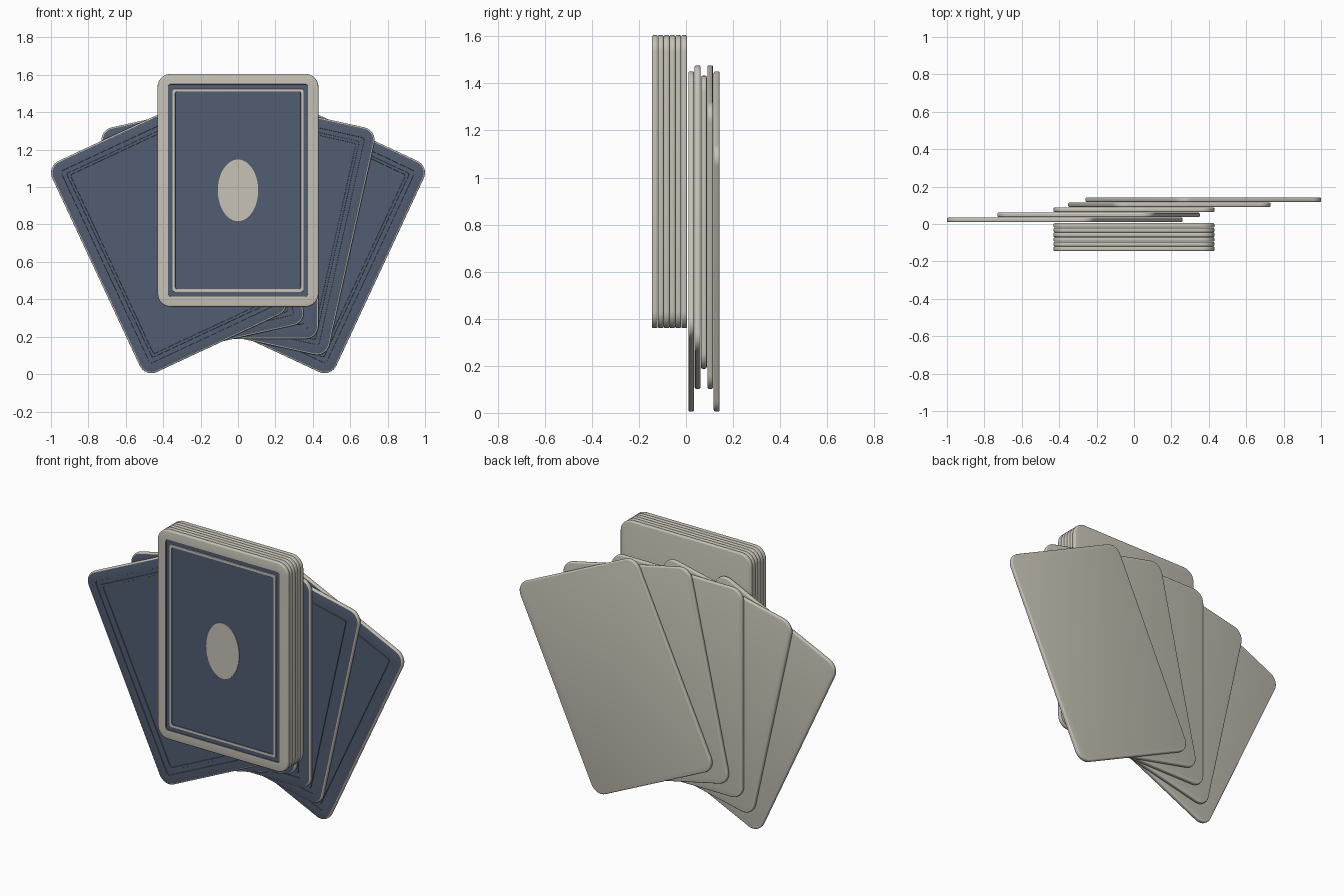
import bpy
import bmesh
from math import sin, cos, pi, radians

cube = bpy.data.objects.get("Cube")
if cube:
    bpy.data.objects.remove(cube, do_unlink=True)

WIDTH, HEIGHT, THICK, CORNER, BEVEL = 0.86, 1.245, 0.0245, 0.07, 0.007
RELIEF = 0.004


def material(name, rgb):
    mat = bpy.data.materials.new(name)
    mat.use_nodes = True
    mat.diffuse_color = (*rgb, 1)
    mat.node_tree.nodes["Principled BSDF"].inputs["Base Color"].default_value = (*rgb, 1)
    return mat


CREAM = material("cream card", (0.57, 0.54, 0.47))
BLUE = material("slate blue print", (0.085, 0.11, 0.165))


def rounded_loop(bm, inset, y, steps=8):
    """Ring of vertices for a rounded rectangle shrunk by inset."""
    r = max(CORNER - inset, 0.012)
    w, h = WIDTH / 2 - inset - r, HEIGHT / 2 - inset - r
    ring = []
    for q, (sx, sz) in enumerate([(1, 1), (-1, 1), (-1, -1), (1, -1)]):
        for k in range(steps + 1):
            a = (q + k / steps) * pi / 2
            ring.append(bm.verts.new((sx * w + r * cos(a), y, sz * h + r * sin(a))))
    return ring


def finish(bm, name, location, angle=0):
    bmesh.ops.recalc_face_normals(bm, faces=bm.faces)
    mesh = bpy.data.meshes.new(name)
    bm.to_mesh(mesh)
    bm.free()
    mesh.materials.append(CREAM)
    mesh.materials.append(BLUE)
    obj = bpy.data.objects.new(name, mesh)
    bpy.context.collection.objects.link(obj)
    obj.location = location
    obj.rotation_euler.y = angle
    bpy.ops.object.select_all(action='DESELECT')
    obj.select_set(True)
    bpy.context.view_layer.objects.active = obj
    bpy.ops.object.shade_smooth_by_angle(angle=radians(35))
    return obj


def card(name, location, angle=0, border=0, line=0, printed=True):
    """Rounded card from nested rings; border and line are material slots."""
    front, back = -THICK / 2, THICK / 2
    arc = [(BEVEL * (1 - sin(a)), BEVEL * (1 - cos(a)))
           for a in (0, pi / 6, pi / 3, pi / 2)]
    # rounded edge, from the back face round to the front face
    rings = [(inset, back - dy, 0) for inset, dy in arc]
    rings += [(inset, front + dy, 0) for inset, dy in reversed(arc)]
    if printed:
        low = front + RELIEF
        rings += [(0.055, front, border), (0.056, low, 1),
                  (0.079, low, 1), (0.080, front, line),
                  (0.094, front, line), (0.095, low, 1)]
    bm = bmesh.new()
    loops = [rounded_loop(bm, inset, y) for inset, y, _ in rings]
    for (a, b), (_, _, slot) in zip(zip(loops, loops[1:]), rings[1:]):
        for i in range(len(a)):
            j = (i + 1) % len(a)
            bm.faces.new((a[i], a[j], b[j], b[i])).material_index = slot
    bm.faces.new(loops[0])
    bm.faces.new(loops[-1]).material_index = 1 if printed else 0
    return finish(bm, name, location, angle)


# Upright deck, the front card printed
DECK_Z = 0.9825
for i in range(6):
    card(f"deck_card_{i + 1}", (0, -0.1325 + i * 0.025, DECK_Z), printed=(i == 0))

# Oval medallion on the front card
bm = bmesh.new()
ring = [(0.108 * cos(k * pi / 24), 0.165 * sin(k * pi / 24)) for k in range(48)]
face = bm.faces.new([bm.verts.new((x, 0, z)) for x, z in ring])
extruded = bmesh.ops.extrude_face_region(bm, geom=[face])["geom"]
bmesh.ops.translate(bm, vec=(0, RELIEF, 0),
                    verts=[v for v in extruded if isinstance(v, bmesh.types.BMVert)])
finish(bm, "oval_medallion", (0, -0.1325 - THICK / 2, DECK_Z))

# Fan of cards turned about a shared pivot below
RADIUS, PIVOT_Z = 0.875, -0.065
for i in range(5):
    a = radians(12.5 * (i - 2))
    card(f"fan_card_{i + 1}",
         (RADIUS * sin(a), 0.022 + 0.027 * i, PIVOT_Z + RADIUS * cos(a)),
         angle=a, border=1, line=1)
